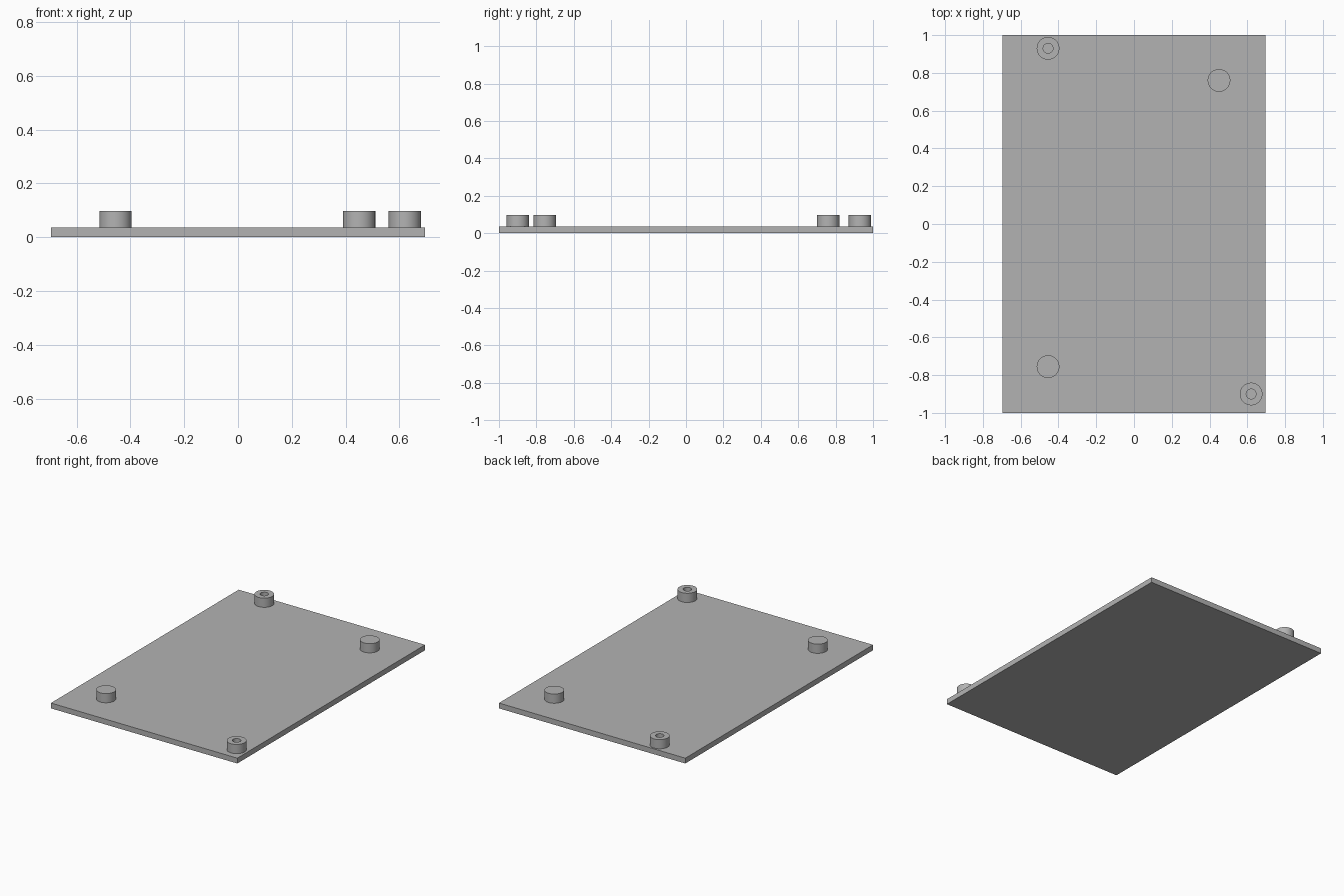
import bpy, bmesh
from math import radians
from mathutils import Matrix, Vector

if "Cube" in bpy.data.objects:
    bpy.data.objects.remove(bpy.data.objects["Cube"], do_unlink=True)

PLATE_TOP, POST_TOP = 0.036, 0.098
POST_RADIUS, HOLE_RADIUS = 0.06, 0.026
SIDES = 64

grey = bpy.data.materials.new("plain grey")
grey.use_nodes = True
colour = (0.45, 0.45, 0.45, 1)
grey.diffuse_color = colour
grey.node_tree.nodes["Principled BSDF"].inputs["Base Color"].default_value = colour


def add_object(name, bm, location=(0, 0, 0)):
    bmesh.ops.recalc_face_normals(bm, faces=bm.faces)
    mesh = bpy.data.meshes.new(name)
    bm.to_mesh(mesh)
    bm.free()
    mesh.materials.append(grey)
    obj = bpy.data.objects.new(name, mesh)
    obj.location = location
    bpy.context.collection.objects.link(obj)
    return obj


def add_post(name, x, y, hollow):
    # Spin a half profile; a hollow post has a bore down to the plate
    height = POST_TOP - PLATE_TOP
    profile = [(0, 0), (POST_RADIUS, 0), (POST_RADIUS, height)]
    if hollow:
        profile += [(HOLE_RADIUS, height), (HOLE_RADIUS, 0.001), (0, 0.001)]
    else:
        profile.append((0, height))
    bm = bmesh.new()
    verts = [bm.verts.new((r, 0, z)) for r, z in profile]
    edges = [bm.edges.new(pair) for pair in zip(verts, verts[1:])]
    bmesh.ops.spin(bm, geom=verts + edges, cent=(0, 0, 0), axis=(0, 0, 1),
                   angle=radians(360), steps=SIDES, use_merge=True)
    bmesh.ops.remove_doubles(bm, verts=bm.verts, dist=0.0001)
    post = add_object(name, bm, (x, y, PLATE_TOP))
    bpy.ops.object.select_all(action='DESELECT')
    post.select_set(True)
    bpy.context.view_layer.objects.active = post
    bpy.ops.object.shade_smooth_by_angle(angle=radians(30))


# Flat base plate
bm = bmesh.new()
size = Matrix.Diagonal((1.39, 2, PLATE_TOP, 1))
bmesh.ops.create_cube(bm, size=1, matrix=Matrix.Translation(Vector((0, 0, PLATE_TOP / 2))) @ size)
add_object("base_plate", bm)

# Two solid posts and two bored posts
add_post("solid_post_front", -0.455, -0.755, False)
add_post("solid_post_back", 0.45, 0.76, False)
add_post("bored_post_front", 0.62, -0.9, True)
add_post("bored_post_back", -0.455, 0.93, True)
